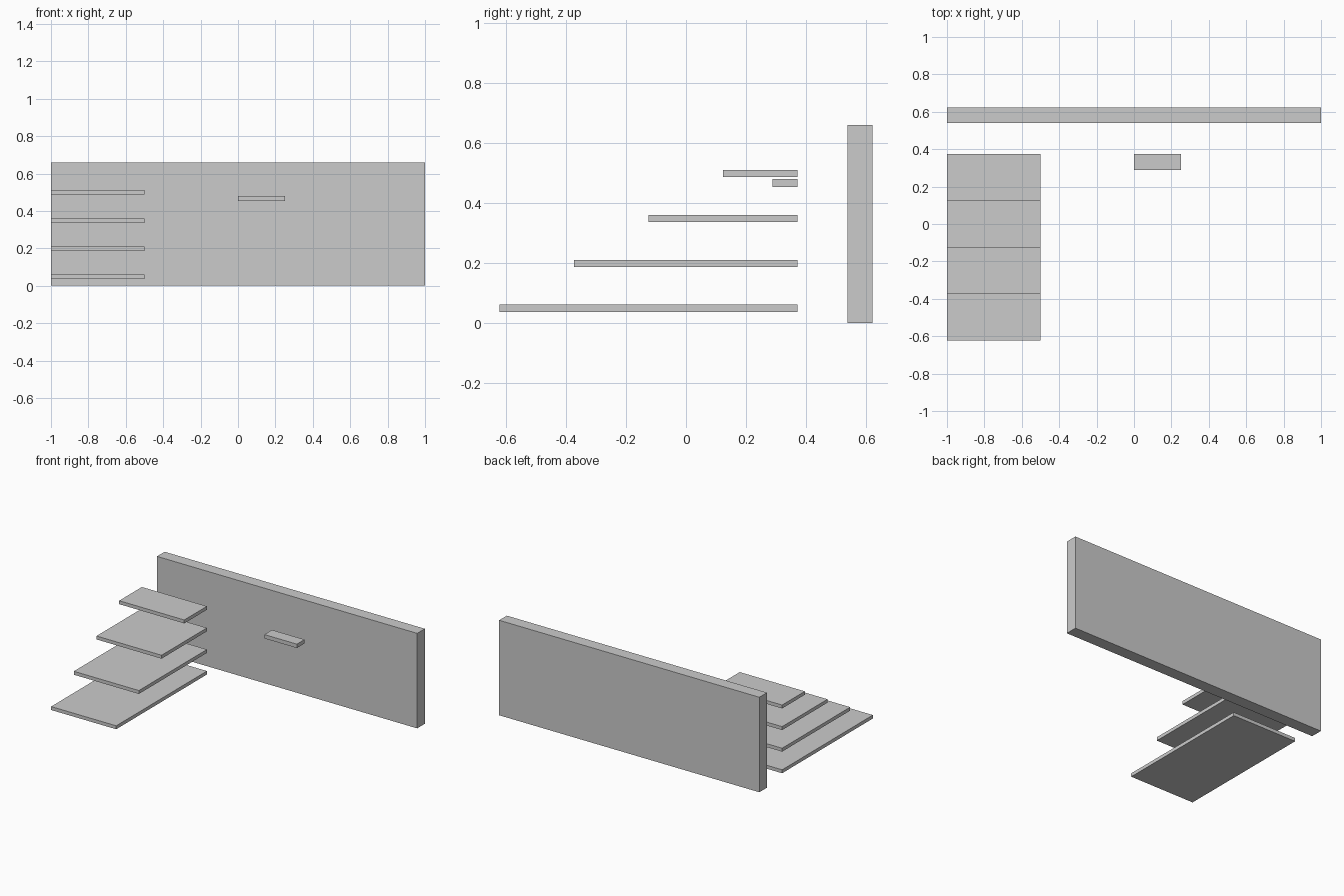
import bpy

if "Cube" in bpy.data.objects:
    bpy.data.objects.remove(bpy.data.objects["Cube"])


def box(name, x, y, z):
    """Axis-aligned box from (min, max) ranges."""
    ranges = (x, y, z)
    bpy.ops.mesh.primitive_cube_add(size=1, location=[(a + b) / 2 for a, b in ranges])
    obj = bpy.context.object
    obj.name = name
    obj.scale = [b - a for a, b in ranges]
    bpy.ops.object.transform_apply(location=False, rotation=False, scale=True)
    return obj


# Long back wall
box("back_wall", (-1, 1), (0.539, 0.623), (0, 0.66))

# Four floating steps, each shorter and higher than the last
STEP_BACK = 0.373
for i in range(4):
    z = 0.0365 + 0.15 * i
    box(f"step_{i + 1}", (-1, -0.5), (-0.623 + 0.249 * i, STEP_BACK), (z, z + 0.024))

# Small floating ledge
box("small_ledge", (0, 0.25), (0.289, STEP_BACK), (0.453, 0.48))
